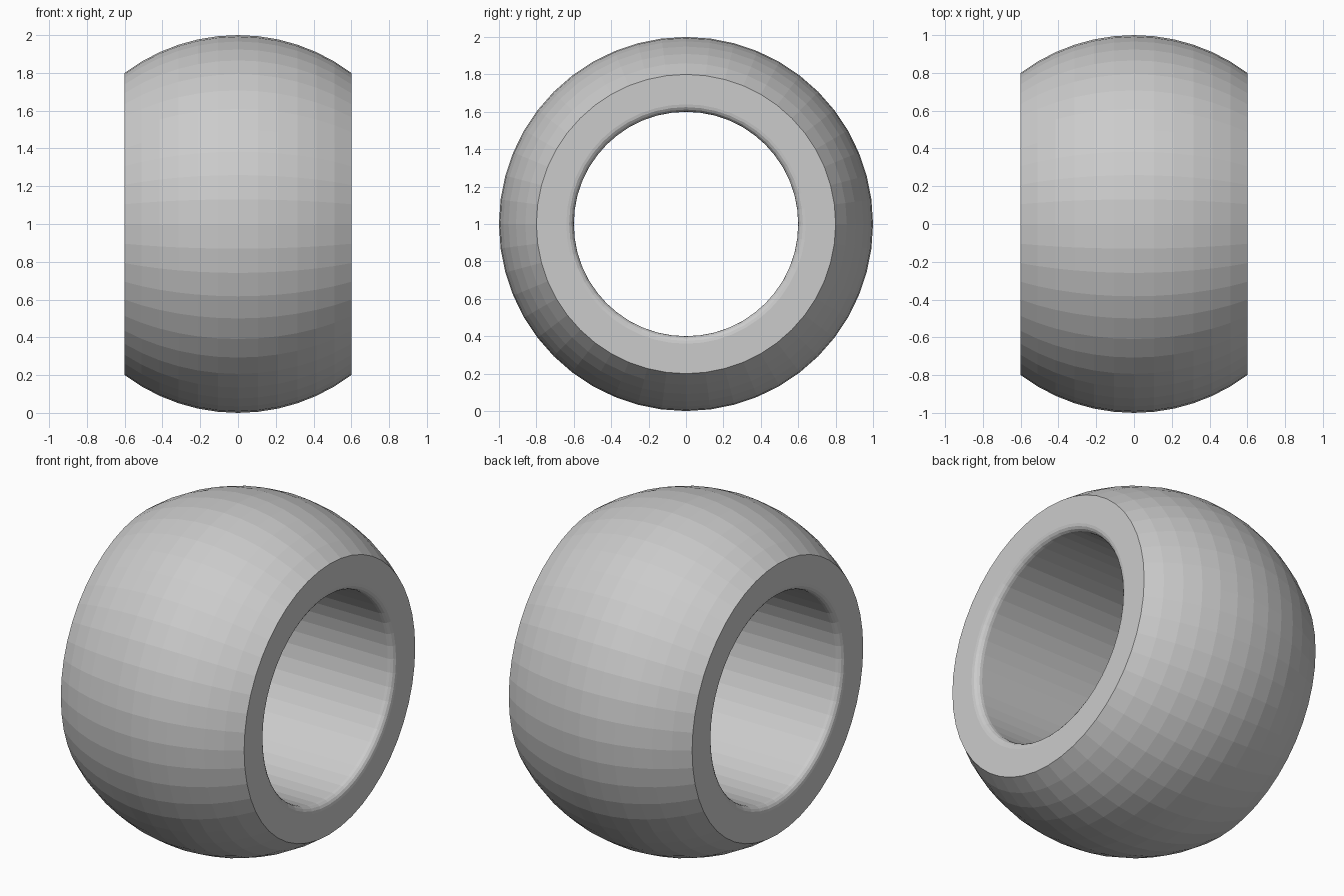
import bpy, bmesh
from math import sin, cos, asin, pi, radians

if "Cube" in bpy.data.objects:
    bpy.data.objects.remove(bpy.data.objects["Cube"])

SEGMENTS = 48     # facets around the x axis
HALF_W = 0.6      # half width along x
R_OUT = 1.0       # sphere radius
R_BORE = 0.6      # bore radius
FILLET = 0.04     # rounding at each bore mouth

# Closed cross-section as (x, radius): spherical outside, flat ends, filleted bore
edge = asin(HALF_W / R_OUT)
profile = [(R_OUT * sin(a), R_OUT * cos(a))
           for a in (-edge + 2 * edge * i / 12 for i in range(13))]
mouth = []
for i in range(5):
    a = radians(90 * i / 4)
    mouth.append((HALF_W - FILLET + FILLET * cos(a), R_BORE + FILLET - FILLET * sin(a)))
profile += mouth
profile += [(-x, r) for x, r in reversed(mouth)]

# Lathe the section around the x axis
bm = bmesh.new()
rings = []
for s in range(SEGMENTS):
    t = 2 * pi * s / SEGMENTS
    rings.append([bm.verts.new((x, r * sin(t), 1 + r * cos(t))) for x, r in profile])
n = len(profile)
for s in range(SEGMENTS):
    a, b = rings[s], rings[(s + 1) % SEGMENTS]
    for i in range(n):
        j = (i + 1) % n
        bm.faces.new((a[i], a[j], b[j], b[i]))
bmesh.ops.recalc_face_normals(bm, faces=bm.faces)

mesh = bpy.data.meshes.new("barrel_bead")
bm.to_mesh(mesh)
bm.free()
bead = bpy.data.objects.new("barrel_bead", mesh)
bpy.context.collection.objects.link(bead)
